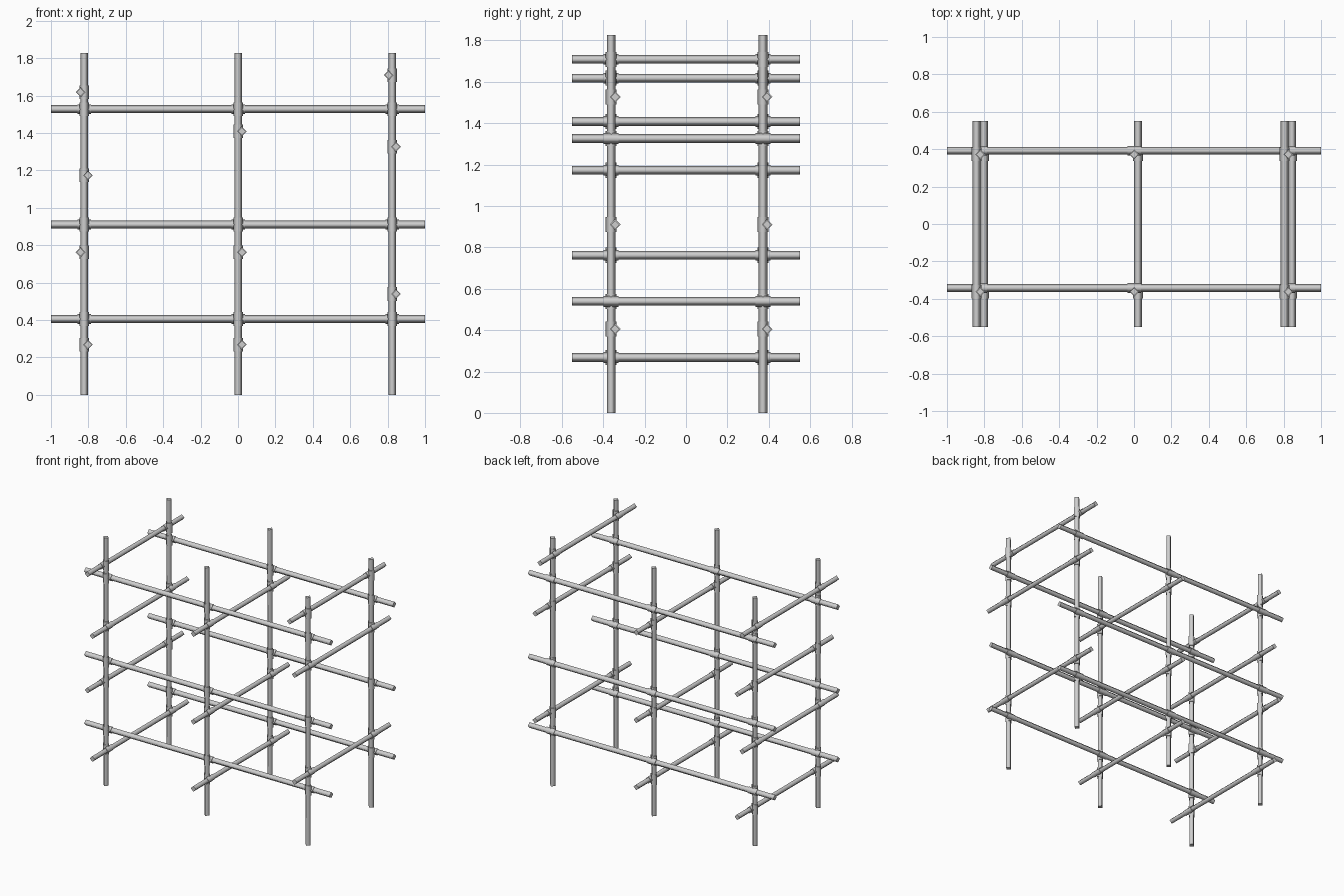
import bpy
from math import pi

cube = bpy.data.objects.get("Cube")
if cube:
    bpy.data.objects.remove(cube)

steel = bpy.data.materials.new("light grey steel")
steel.use_nodes = True
GREY = (0.62, 0.62, 0.62, 1)
steel.diffuse_color = GREY
steel.node_tree.nodes["Principled BSDF"].inputs["Base Color"].default_value = GREY

TURN = {"x": (0, pi / 2, 0), "y": (pi / 2, 0, 0), "z": (0, 0, 0)}


def tube(name, axis, centre, length, radius):
    """Four-sided tube with rounded shading on its sides and crisp flat ends."""
    bpy.ops.mesh.primitive_cylinder_add(vertices=4, radius=radius, depth=length,
                                        location=centre, rotation=TURN[axis])
    ob = bpy.context.object
    ob.name = name
    mesh = ob.data
    mesh.materials.append(steel)
    for face in mesh.polygons:
        face.use_smooth = abs(face.normal.z) < 0.5
    for edge in mesh.edges:
        a, b = (mesh.vertices[i].co.z for i in edge.vertices)
        edge.use_edge_sharp = abs(a - b) < length / 2


def clamp(post, pipe, axis):
    """One sleeve round the post and one round the crossing pipe."""
    tube("clamp_post_sleeve", "z", (post[0], post[1], pipe[2]), 0.073, 0.026)
    tube("clamp_pipe_sleeve", axis, pipe, 0.073, 0.026)


RADIUS = 0.021
HEIGHT = 1.826
OFFSET = 0.02                       # pipes sit beside the posts
COLUMNS = (-0.822, 0.001, 0.825)
ROWS = (-0.362, 0.372)

# upright posts
for x in COLUMNS:
    for y in ROWS:
        tube("post", "z", (x, y, HEIGHT / 2), HEIGHT, RADIUS)

# long rails
for z in (0.405, 0.91, 1.527):
    for y in ROWS:
        tube("long_rail", "x", (0, y + OFFSET, z), 2, RADIUS)
        for x in COLUMNS:
            clamp((x, y), (x, y + OFFSET, z), "x")

# cross bars: column, height, side of the post
BARS = ((0, 0.268, 1), (0, 0.762, -1), (0, 1.173, 1), (0, 1.618, -1),
        (1, 0.268, 1), (1, 0.762, 1), (1, 1.408, 1),
        (2, 0.539, 1), (2, 1.326, 1), (2, 1.709, -1))
for column, z, side in BARS:
    x = COLUMNS[column]
    bar_x = x + side * OFFSET
    tube("cross_bar", "y", (bar_x, 0, z), 1.1, RADIUS)
    for y in ROWS:
        clamp((x, y), (bar_x, y, z), "y")
